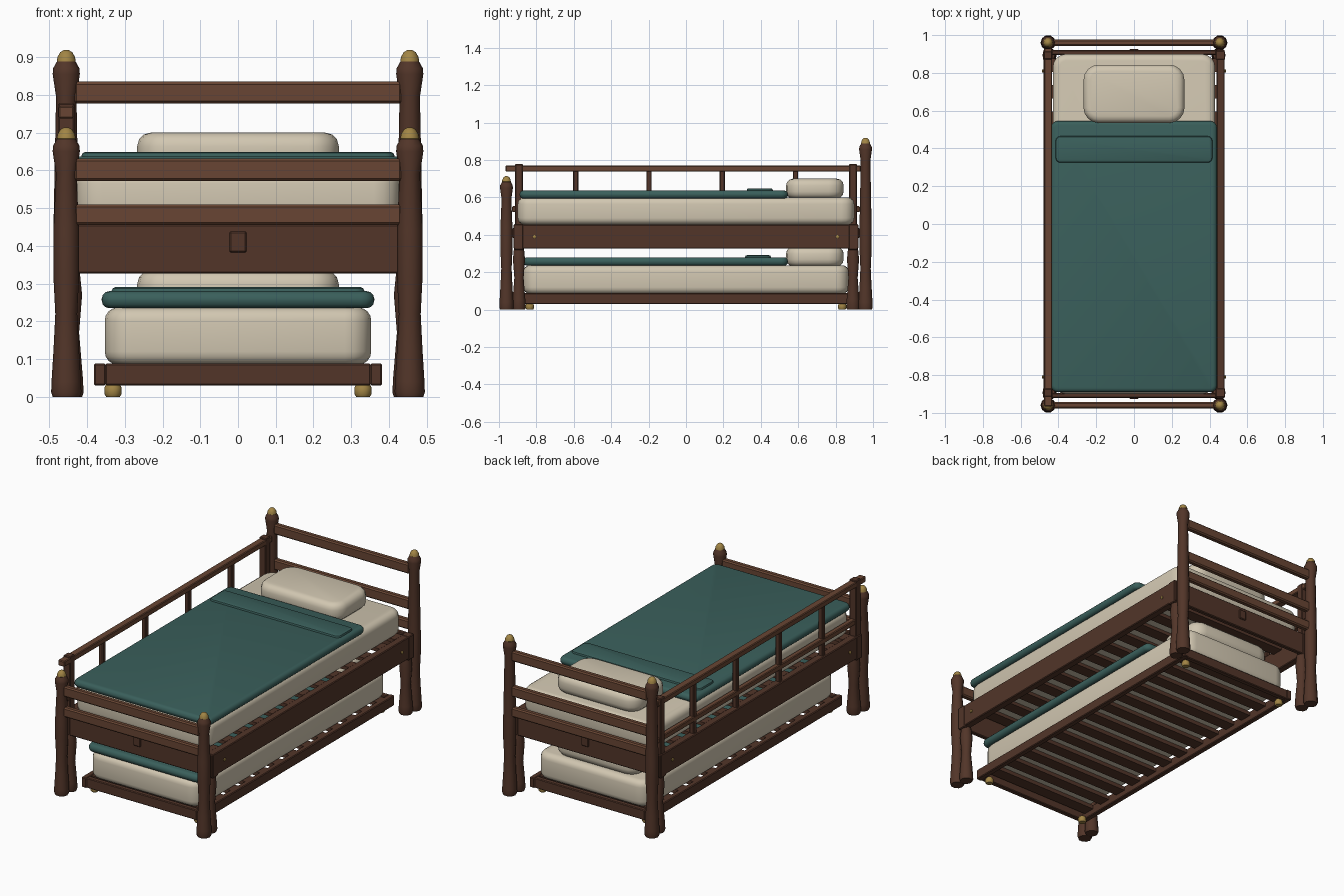
import bpy
from math import pi, sin, cos, radians

if "Cube" in bpy.data.objects:
    bpy.data.objects.remove(bpy.data.objects["Cube"])


def material(name, rgb):
    m = bpy.data.materials.new(name)
    m.diffuse_color = (*rgb, 1)
    m.use_nodes = True
    m.node_tree.nodes["Principled BSDF"].inputs["Base Color"].default_value = m.diffuse_color
    return m


DARK = material("dark_wood", (0.085, 0.036, 0.022))
WOOD = material("wood", (0.14, 0.06, 0.033))
CREAM = material("cream_fabric", (0.64, 0.57, 0.44))
TEAL = material("teal_fabric", (0.042, 0.115, 0.105))
BRASS = material("brass", (0.36, 0.235, 0.06))


def make(name, verts, faces, mat, loc=(0, 0, 0), smooth=True):
    me = bpy.data.meshes.new(name)
    me.from_pydata(verts, [], faces)
    me.materials.append(mat)
    if smooth:
        me.shade_smooth()
        me.set_sharp_from_angle(angle=radians(40))
    ob = bpy.data.objects.new(name, me)
    ob.location = loc
    bpy.context.collection.objects.link(ob)
    return ob


def stack(name, rings, mat, loc=(0, 0, 0), smooth=True):
    """Skin equal-length rings and cap both ends."""
    n = len(rings[0])
    verts = [v for r in rings for v in r]
    faces = [tuple(reversed(range(n))), tuple(range(len(verts) - n, len(verts)))]
    for k in range(len(rings) - 1):
        for i in range(n):
            j = (i + 1) % n
            faces.append((k * n + i, k * n + j, (k + 1) * n + j, (k + 1) * n + i))
    return make(name, verts, faces, mat, loc, smooth)


def lathe(name, profile, mat, loc, sides=10):
    rings = [[(r * cos(2 * pi * i / sides), r * sin(2 * pi * i / sides), z)
              for i in range(sides)] for r, z in profile]
    return stack(name, rings, mat, loc)


def box(name, x, y, z, mat, bevel=0.004):
    """Box from (min, max) ranges with a small edge bevel."""
    verts = [(a, b, c) for c in z for a, b in
             ((x[0], y[0]), (x[1], y[0]), (x[1], y[1]), (x[0], y[1]))]
    faces = [(3, 2, 1, 0), (4, 5, 6, 7), (0, 1, 5, 4), (1, 2, 6, 5), (2, 3, 7, 6), (3, 0, 4, 7)]
    ob = make(name, verts, faces, mat, smooth=False)
    if bevel:
        b = ob.modifiers.new("bevel", 'BEVEL')
        b.width, b.segments = bevel, 1
    return ob


def cushion(name, hx, y, z, corner, edge, mat, seg=4):
    """Rounded-plan block with rounded top and bottom edges."""
    arc = [(edge * (1 - sin(a)), edge * (1 - cos(a)))
           for a in (pi / 2 * k / seg for k in range(seg + 1))]
    levels = [(ins, z[0] + h) for ins, h in arc] + [(ins, z[1] - h) for ins, h in reversed(arc)]
    rings = []
    for ins, h in levels:
        r = max(corner - ins, 0.004)
        ring = []
        for q, (sx, yy) in enumerate(((1, y[1] - ins - r), (-1, y[1] - ins - r),
                                      (-1, y[0] + ins + r), (1, y[0] + ins + r))):
            for k in range(5):
                a = pi / 2 * (q + k / 4)
                ring.append((sx * (hx - ins - r) + r * cos(a), yy + r * sin(a), h))
        rings.append(ring)
    # arc starts at the flat face: inset = edge, height = 0
    return stack(name, rings, mat)


def slats(name, hx, hy, z, count=13, width=0.07):
    for i in range(count):
        c = -hy + 2 * hy * i / (count - 1)
        box(f"{name}_{i + 1}", (-hx, hx), (c - width / 2, c + width / 2), z, DARK, 0)


# Turned corner posts with brass finials
lower = [(0.036, 0), (0.040, 0.012), (0.039, 0.04), (0.034, 0.12), (0.029, 0.22), (0.034, 0.32)]
for end, sy, top in (("front", -1, 0.69), ("back", 1, 0.895)):
    for side, sx in (("left", -1), ("right", 1)):
        loc = (sx * 0.455, sy * 0.96, 0)
        upper = [(0.034, 0.44), (0.027, top - 0.1), (0.036, top - 0.04),
                 (0.035, top - 0.025), (0.021, top)]
        lathe(f"{end}_{side}_post", lower + upper, DARK, loc)
        lathe(f"{end}_{side}_finial", [(0.02, top - 0.012), (0.025, top - 0.006), (0.023, top + 0.006),
                                       (0.016, top + 0.018), (0.006, top + 0.024)], BRASS, loc)
        # Inner turned leg and its joint block under the side rail
        lathe(f"{end}_{side}_inner_leg", [(0.034, 0), (0.038, 0.012), (0.036, 0.05), (0.026, 0.17),
                                          (0.034, 0.27), (0.028, 0.33)], DARK, (sx * 0.447, sy * 0.893, 0))
        box(f"{end}_{side}_joint_block", sorted((sx * 0.432, sx * 0.482)),
            (sy * 0.893 - 0.024, sy * 0.893 + 0.024), (0.32, 0.457), DARK)

# Head and foot rails, panels and plaques
for end, sy, heights in (("foot", -1, [(0.455, 0.51), (0.572, 0.632)]),
                         ("head", 1, [(0.455, 0.51), (0.572, 0.632), (0.777, 0.835)])):
    for i, z in enumerate(heights):
        box(f"{end}_rail_{i + 1}", (-0.435, 0.435), (sy * 0.96 - 0.017, sy * 0.96 + 0.017), z, WOOD, 0.007)
    box(f"{end}_panel", (-0.435, 0.435), sorted((sy * 0.895, sy * 0.92)), (0.327, 0.457), DARK)
    box(f"{end}_plaque", (-0.023, 0.023), sorted((sy * 0.915, sy * 0.927)), (0.382, 0.438), DARK)

# Side rails with brass bolts
for side, sx in (("left", -1), ("right", 1)):
    box(f"{side}_side_rail", sorted((sx * 0.437, sx * 0.48)), (-0.923, 0.923), (0.327, 0.455), DARK)
    for end, y in (("front", -0.81), ("back", 0.81)):
        bolt = lathe(f"{side}_{end}_bolt", [(0.009, 0), (0.009, 0.007), (0.005, 0.01)],
                     BRASS, (sx * 0.478, y, 0.39), 8)
        bolt.rotation_euler = (0, sx * pi / 2, 0)

# Guard rail on the left side
box("guard_top_rail", (-0.476, -0.434), (-0.965, 0.935), (0.738, 0.77), WOOD)
box("guard_lower_rail", (-0.47, -0.44), (-0.93, 0.93), (0.522, 0.553), WOOD)
for end, y in (("front", -0.893), ("back", 0.893)):
    box(f"guard_{end}_post", (-0.477, -0.433), (y - 0.021, y + 0.021), (0.45, 0.778), DARK)
for i in range(4):
    y = -0.59 + i * 0.392
    box(f"guard_baluster_{i + 1}", (-0.469, -0.441), (y - 0.014, y + 0.014), (0.45, 0.745), DARK)

# Trundle frame and casters
for side, sx in (("left", -1), ("right", 1)):
    box(f"trundle_{side}_rail", sorted((sx * 0.35, sx * 0.382)), (-0.885, 0.885), (0.03, 0.088), DARK)
    for end, y in (("front", -0.835), ("back", 0.835)):
        lathe(f"trundle_{end}_{side}_caster", [(0.018, 0), (0.023, 0.008), (0.023, 0.024), (0.018, 0.034)],
              BRASS, (sx * 0.331, y, 0))
for end, sy in (("front", -1), ("back", 1)):
    box(f"trundle_{end}_rail", (-0.352, 0.352), sorted((sy * 0.85, sy * 0.88)), (0.03, 0.088), DARK)

# Slats
slats("bed_slat", 0.44, 0.84, (0.435, 0.455))
slats("trundle_slat", 0.355, 0.8, (0.062, 0.085))

# Bedding on both levels
cushion("bed_mattress", 0.43, (-0.9, 0.9), (0.455, 0.6), 0.07, 0.035, CREAM)
cushion("bed_blanket", 0.439, (-0.89, 0.545), (0.594, 0.637), 0.035, 0.02, TEAL, 3)
cushion("bed_blanket_fold", 0.415, (0.325, 0.465), (0.625, 0.649), 0.025, 0.011, TEAL, 2)
cushion("bed_pillow", 0.267, (0.535, 0.843), (0.595, 0.7), 0.08, 0.036, CREAM, 3)
cushion("trundle_mattress", 0.353, (-0.87, 0.87), (0.085, 0.237), 0.07, 0.035, CREAM)
cushion("trundle_blanket", 0.361, (-0.87, 0.545), (0.235, 0.28), 0.035, 0.02, TEAL, 3)
cushion("trundle_blanket_fold", 0.335, (0.315, 0.455), (0.268, 0.291), 0.025, 0.011, TEAL, 2)
cushion("trundle_pillow", 0.267, (0.535, 0.843), (0.232, 0.335), 0.08, 0.036, CREAM, 3)
